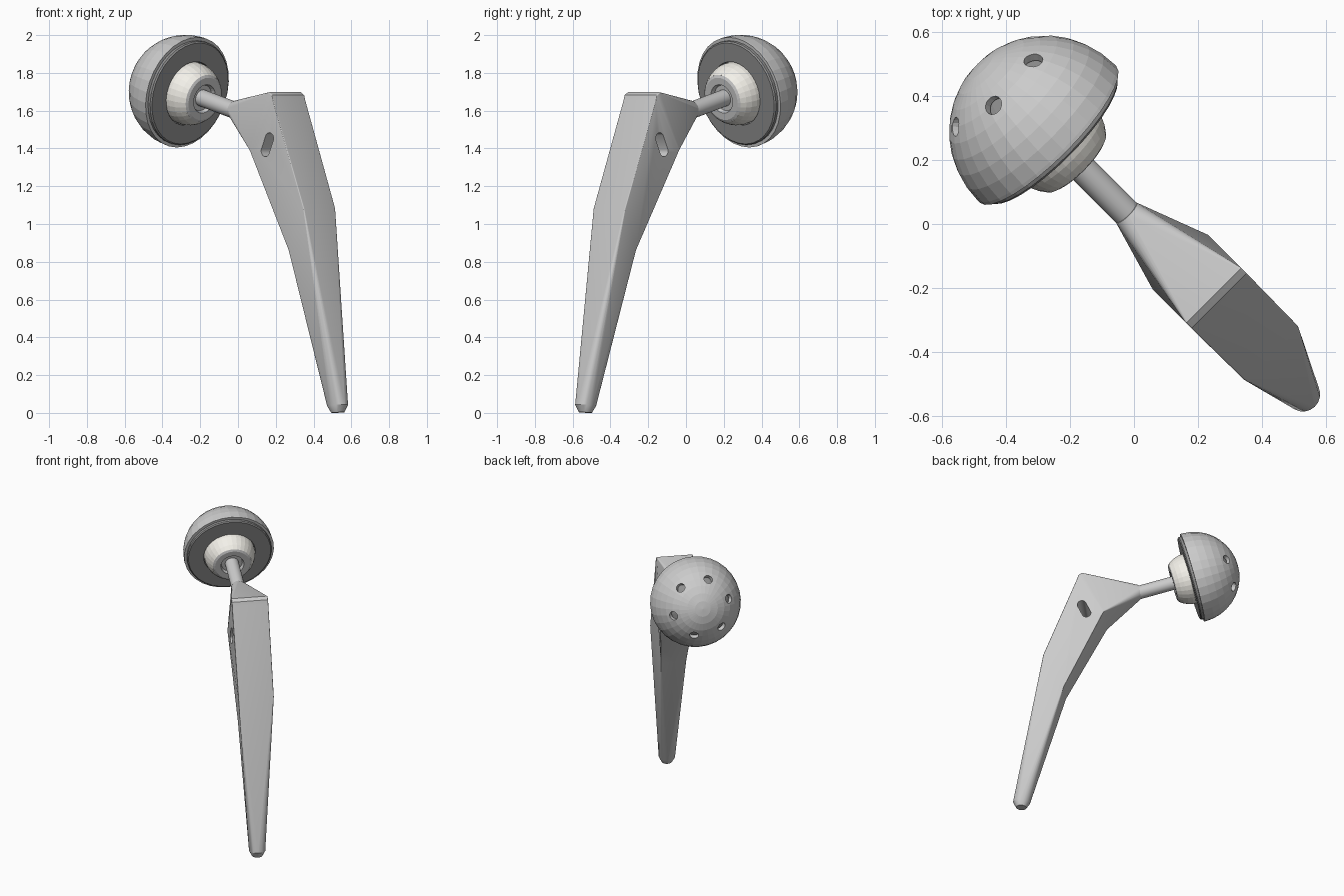
import bpy, bmesh
from math import sin, cos, pi, radians, sqrt
from mathutils import Vector

if "Cube" in bpy.data.objects:
    bpy.data.objects.remove(bpy.data.objects["Cube"])

# Working frame: u runs from cup to stem (diagonal), v is the thickness direction
U = Vector((1, -1, 0)) / sqrt(2)
V = Vector((1, 1, 0)) / sqrt(2)
Z = Vector((0, 0, 1))
TILT = radians(15)
AX = U * cos(TILT) - Z * sin(TILT)      # cup / neck axis, out of the opening
W = U * sin(TILT) + Z * cos(TILT)


def P(u, v, z):
    return U * u + V * v + Z * z


C = P(-0.40, 0.008, 1.70)               # cup centre


def finish(name, bm, color=None):
    bmesh.ops.remove_doubles(bm, verts=bm.verts, dist=1e-5)
    bmesh.ops.recalc_face_normals(bm, faces=bm.faces)
    me = bpy.data.meshes.new(name)
    bm.to_mesh(me)
    bm.free()
    ob = bpy.data.objects.new(name, me)
    bpy.context.collection.objects.link(ob)
    if color:
        mat = bpy.data.materials.new(name + "_material")
        mat.diffuse_color = (*color, 1)
        mat.use_nodes = True
        mat.node_tree.nodes["Principled BSDF"].inputs["Base Color"].default_value = mat.diffuse_color
        me.materials.append(mat)
    return ob


def loft(bm, rings, loop=False, caps=False):
    rows = [[bm.verts.new(p) for p in ring] for ring in rings]
    n = len(rows[0])
    pairs = list(zip(rows, rows[1:])) + ([(rows[-1], rows[0])] if loop else [])
    for a, b in pairs:
        for i in range(n):
            j = (i + 1) % n
            bm.faces.new((a[i], a[j], b[j], b[i]))
    if caps:
        bm.faces.new(rows[0])
        bm.faces.new(rows[-1])


def lathe(name, profile, segs=32, loop=False, color=None):
    """Revolve (distance along axis, radius) points about the cup axis."""
    bm = bmesh.new()
    loft(bm, [[C + AX * s + (V * cos(2 * pi * i / segs) + W * sin(2 * pi * i / segs)) * r
               for i in range(segs)] for s, r in profile], loop)
    return finish(name, bm, color)


def arc(R, centre, a0, a1, n):
    """Arc profile; angle 0 is the dome pole."""
    return [(centre - R * cos(radians(a0 + (a1 - a0) * i / n)),
             R * sin(radians(a0 + (a1 - a0) * i / n))) for i in range(n + 1)]


def activate(ob):
    bpy.ops.object.select_all(action='DESELECT')
    ob.select_set(True)
    bpy.context.view_layer.objects.active = ob


def cut(ob, cutter):
    m = ob.modifiers.new("cut", 'BOOLEAN')
    m.operation = 'DIFFERENCE'
    m.solver = 'EXACT'
    m.object = cutter
    activate(ob)
    bpy.ops.object.modifier_apply(modifier=m.name)
    bpy.data.objects.remove(cutter)


def smooth(ob):
    activate(ob)
    bpy.ops.object.shade_smooth_by_angle(angle=radians(30))


# Cup shell with six screw holes around its pole
shell = lathe("cup_shell", arc(0.302, 0, 0, 90, 9) + [(0.012, 0.302), (0.012, 0.275)]
              + arc(0.275, 0, 90, 0, 9))
bm = bmesh.new()
for k in range(6):
    a = radians(13 + 60 * k)
    side = W * sin(a) - V * cos(a)
    d = side * sin(radians(40)) - AX * cos(radians(40))
    e1 = d.cross(side).normalized()
    e2 = d.cross(e1)
    loft(bm, [[C + d * t + (e1 * cos(pi * i / 8) + e2 * sin(pi * i / 8)) * 0.03
               for i in range(16)] for t in (0.24, 0.34)], caps=True)
hole_cutter = finish("hole_cutter", bm)
hole_cutter.hide_render = True
cut(shell, hole_cutter)

# Dark liner with a lip standing slightly proud of the shell
lathe("cup_liner", arc(0.268, 0, 0, 90, 8) + [(0.012, 0.284), (0.028, 0.284), (0.035, 0.277),
      (0.035, 0.174)] + arc(0.174, 0.03, 90, 0, 8), color=(0.28, 0.28, 0.28))

# Ball head, its base ring with a recess, and the neck
lathe("ball_head", arc(0.17, 0.03, 0, 130, 12), color=(0.9, 0.88, 0.82))
lathe("ball_base", [(0.139, 0.130), (0.146, 0.116), (0.146, 0.078), (0.125, 0.07), (0.125, 0)])
neck = lathe("neck", [(0.11, 0), (0.11, 0.045), (0.385, 0.045), (0.385, 0)])
smooth(neck)


# Stem: rounded sections between a lateral and a medial point
def section(lat, med, v_lat, v_med, r, n=6):
    L, M = Vector(lat), Vector(med)
    d = (L - M).normalized()
    pts = []
    corners = ((L - d * r, v_lat[1] - r, 0), (M + d * r, v_med[1] - r, 90),
               (M + d * r, v_med[0] + r, 180), (L - d * r, v_lat[0] + r, 270))
    for base, v, a0 in corners:
        for i in range(n):
            a = radians(a0 + 90 * i / (n - 1) * 0.98)
            q = base + d * r * cos(a)
            pts.append(P(q.x, v + r * sin(a), q.y))
    return pts


wide = (-0.104, 0.14)
tip = (-0.057, 0.051)
tip_end = (-0.037, 0.031)
neck_w = (-0.037, 0.053)
bm = bmesh.new()
loft(bm, [
    section((0.785, 0.004), (0.715, 0.0), tip_end, tip_end, 0.034),
    section((0.805, 0.045), (0.692, 0.035), tip, tip, 0.054),
    section((0.592, 1.085), (0.46, 0.86), (-0.101, 0.137), (-0.083, 0.088), 0.006),
    section((0.366, 1.655), (0.195, 1.38), wide, wide, 0.005),
    section((0.358, 1.682), (0.19, 1.387), wide, wide, 0.005),
    section((0.335, 1.698), (0.186, 1.394), wide, wide, 0.005),
    section((-0.030, 1.653), (-0.054, 1.566), neck_w, neck_w, 0.0445),
], caps=True)
stem = finish("stem", bm)

# Slanted slot through the upper stem
bm = bmesh.new()
ring = []
for i in range(20):
    a = 2 * pi * (i + 0.5) / 20
    along = 0.03 * sin(a) + (0.037 if sin(a) > 0 else -0.037)
    across = 0.03 * cos(a)
    ring.append((0.32 + 0.42 * along + 0.907 * across, 1.42 + 0.907 * along - 0.42 * across))
loft(bm, [[P(u, v, z) for u, z in ring] for v in (-0.3, 0.3)], caps=True)
slot_cutter = finish("slot_cutter", bm)
slot_cutter.hide_render = True
cut(stem, slot_cutter)
smooth(stem)
